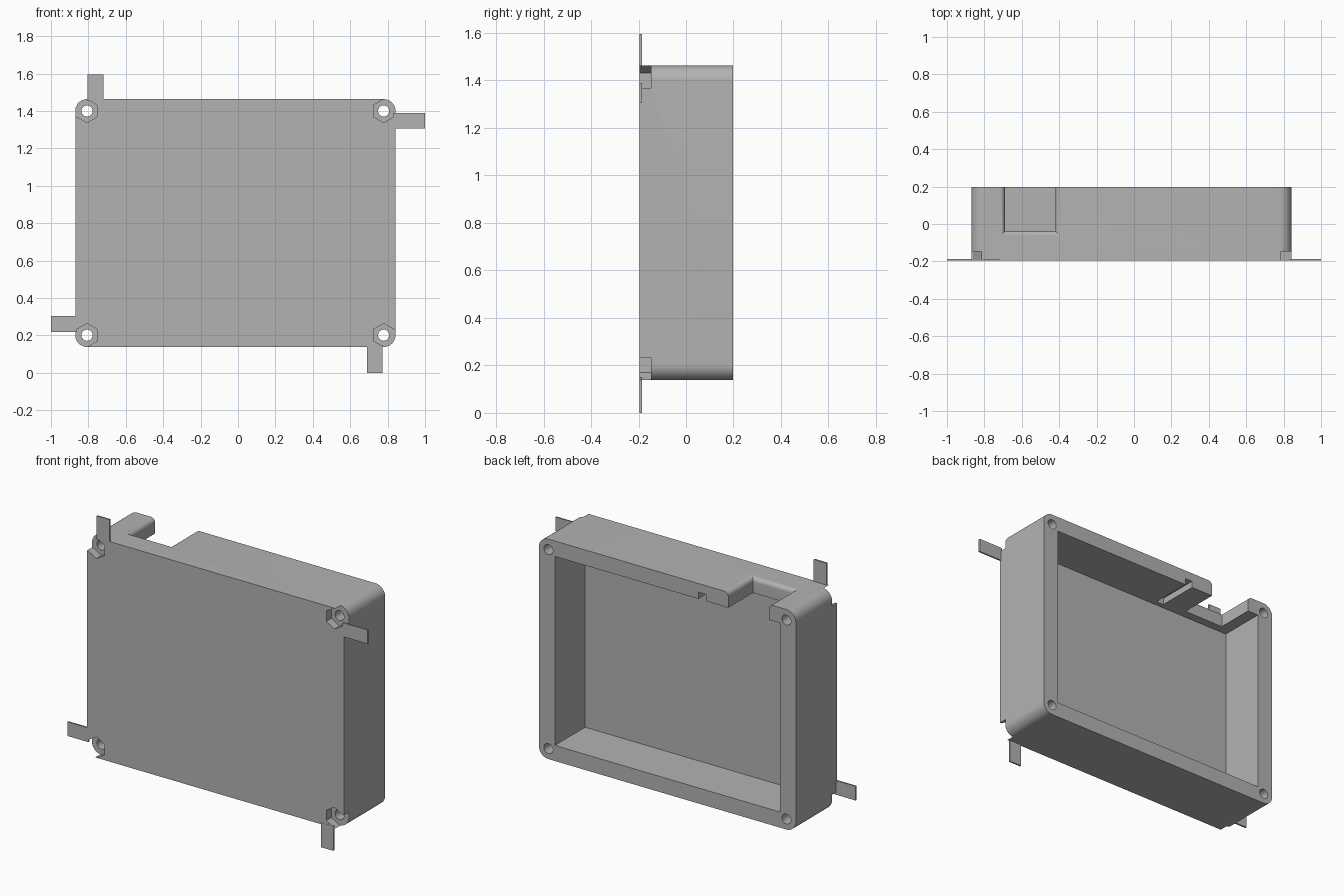
import bpy, bmesh, math
from mathutils import Vector

if "Cube" in bpy.data.objects:
    bpy.data.objects.remove(bpy.data.objects["Cube"], do_unlink=True)

grey = bpy.data.materials.new("plain grey")
grey.use_nodes = True
COLOUR = (0.45, 0.45, 0.45, 1)
grey.diffuse_color = COLOUR
grey.node_tree.nodes["Principled BSDF"].inputs["Base Color"].default_value = COLOUR

FRONT, BACK = -0.195, 0.197
LEFT, RIGHT, BOTTOM, TOP = -0.87, 0.842, 0.138, 1.463
R = 0.063


def loft(name, loops):
    """Skin a stack of closed loops and cap both ends."""
    bm = bmesh.new()
    rings = [[bm.verts.new(p) for p in loop] for loop in loops]
    n = len(rings[0])
    for a, b in zip(rings, rings[1:]):
        for i in range(n):
            j = (i + 1) % n
            bm.faces.new((a[i], a[j], b[j], b[i]))
    bm.faces.new(rings[0])
    bm.faces.new(rings[-1])
    bmesh.ops.recalc_face_normals(bm, faces=bm.faces)
    mesh = bpy.data.meshes.new(name)
    bm.to_mesh(mesh)
    bm.free()
    mesh.materials.append(grey)
    ob = bpy.data.objects.new(name, mesh)
    bpy.context.collection.objects.link(ob)
    return ob


def prism(name, outline, y0, y1):
    """Extrude an x-z outline along y."""
    return loft(name, [[(x, y, z) for x, z in outline] for y in (y0, y1)])


def box(name, x0, x1, y0, y1, z0, z1):
    return prism(name, [(x0, z0), (x1, z0), (x1, z1), (x0, z1)], y0, y1)


def arc(cx, cz, r, start, sweep, steps):
    angles = [math.radians(start + sweep * i / steps) for i in range(steps + 1)]
    return [(cx + r * math.cos(a), cz + r * math.sin(a)) for a in angles]


def cut(target, cutter):
    cutter.hide_render = True
    mod = target.modifiers.new("cut", 'BOOLEAN')
    mod.operation = 'DIFFERENCE'
    mod.solver = 'EXACT'
    mod.object = cutter
    bpy.context.view_layer.objects.active = target
    bpy.ops.object.modifier_apply(modifier=mod.name)
    bpy.data.objects.remove(cutter, do_unlink=True)


# Rounded housing
outline = []
for cx, cz, start in ((RIGHT - R, TOP - R, 0), (LEFT + R, TOP - R, 90),
                      (LEFT + R, BOTTOM + R, 180), (RIGHT - R, BOTTOM + R, 270)):
    outline += arc(cx, cz, R, start, 90, 12)
housing = prism("housing", outline, FRONT, BACK)

# Open cavity at the back
cut(housing, box("cavity", -0.764, 0.735, -0.09, 0.3, 0.232, 1.37))

# Cable opening in the top wall, with a rounded outer edge
FILLET = 0.028
loops = []
for d, extra in [(-0.05, FILLET)] + [
        (FILLET * (1 - math.cos(t)), FILLET * (1 - math.sin(t)))
        for t in (math.pi / 2 * i / 8 for i in range(9))] + [(0.15, 0)]:
    x0, x1, y0, z = -0.69 - extra, -0.42 + extra, -0.038 - extra, TOP - d
    loops.append([(x0, y0, z), (x1, y0, z), (x1, 0.3, z), (x0, 0.3, z)])
cut(housing, loft("opening", loops))

# Groove beside the opening
cut(housing, box("groove", -0.27, -0.22, -0.06, 0.3, 1.35, 1.41))

# Corner screw holes and nut pockets open to the side
HEX = 0.0625
for cx, sx in ((LEFT + R, -1), (RIGHT - R, 1)):
    for cz in (BOTTOM + R, TOP - R):
        cut(housing, prism("screw_hole", arc(cx, cz, 0.03, 0, 345, 23), -0.3, 0.3))
        inner = [(cx - sx * x, cz + z) for x, z in arc(0, 0, HEX, -90, 180, 3)]
        up = 1 if cz > 0.8 else -1
        # The half facing the corner is fully open, the other follows the hexagon
        outer = []
        for side in (1, -1):
            a = HEX * math.cos(math.pi / 6)
            if side == up:
                corner = [(cx + sx * 0.1, cz + side * HEX)]
            else:
                corner = [(cx + sx * a, cz + side * HEX / 2),
                          (cx + sx * 0.1, cz + side * HEX / 2)]
            outer += corner if side == 1 else corner[::-1]
        cut(housing, prism("nut_pocket", inner + outer, -0.3, -0.147))

bpy.ops.object.select_all(action='DESELECT')
housing.select_set(True)
bpy.context.view_layer.objects.active = housing
bpy.ops.object.shade_smooth_by_angle(angle=math.radians(25))

# Thin tabs around the front edge
for name, x0, x1, z0, z1 in (("top_tab", -0.805, -0.72, TOP - 0.01, 1.595),
                             ("bottom_tab", 0.69, 0.772, 0, BOTTOM + 0.01),
                             ("left_tab", RIGHT - 0.01, 1, 1.307, 1.39),
                             ("right_tab", -1, LEFT + 0.01, 0.218, 0.303)):
    box(name, x0, x1, FRONT - 0.001, FRONT + 0.009, z0, z1)
